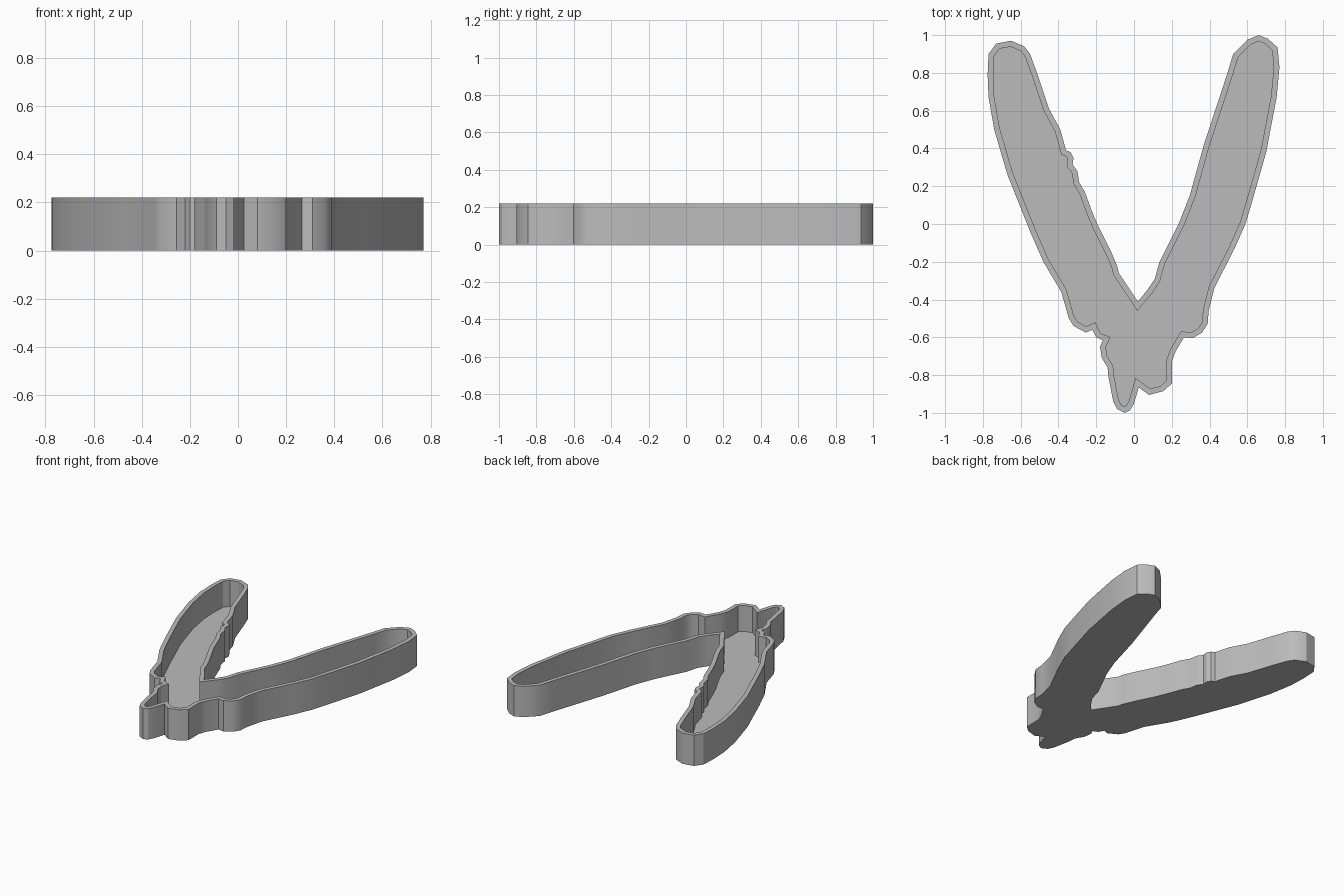
import bpy
import bmesh
import math

cube = bpy.data.objects.get("Cube")
if cube:
    bpy.data.objects.remove(cube, do_unlink=True)

HEIGHT = 0.22
FLOOR = 0.035
WALL = 0.03

# Outline stretches in hundredths of a unit, running around the tray
left_arm = [
    (2, -41), (-8, -26), (-9, -22), (-12, -15), (-19, -1), (-22, 6),
    (-26, 17), (-29, 22), (-30, 28), (-32.5, 31.5), (-32, 35),
    (-33.5, 38), (-36, 39), (-39, 50), (-45, 61), (-51, 79), (-55, 90),
    (-58, 94), (-65, 97), (-73, 95.5), (-77, 90), (-77.5, 79),
    (-77, 67), (-74, 50), (-67, 26), (-55, -4), (-48, -20),
    (-38.5, -36), (-34.5, -50), (-32, -54), (-25.5, -57.5),
]
tail = [
    (-22, -56), (-20, -60), (-16.5, -61.5), (-18, -65), (-17, -71),
    (-14, -76), (-13.5, -81), (-11, -94), (-9, -98), (-5, -100),
    (-2, -98.5), (0, -95), (2.5, -86.5), (4.5, -88), (8, -90.5),
    (15.5, -88.5), (20, -84.5), (20, -73), (22, -67.5),
]
right_arm = [
    (26.5, -60), (31, -60.5), (36, -57.5), (39, -53), (39.5, -46),
    (42.5, -34), (53, -13.5), (59, 0), (62, 10), (70, 38), (75.5, 67),
    (77, 83), (76, 93.5), (71, 98), (66, 100), (60, 97.5), (52.5, 90),
    (49.5, 80), (37, 42), (29.5, 15), (24, 1), (13.5, -20), (11, -29),
    (7, -35),
]


def make_material(name, value):
    """Plain flat material."""
    mat = bpy.data.materials.new(name)
    mat.use_nodes = True
    colour = (value, value, value, 1.0)
    mat.diffuse_color = colour
    mat.node_tree.nodes["Principled BSDF"].inputs["Base Color"].default_value = colour
    return mat


def extrude_cap(bm, face, dz):
    """Extrude one flat cap vertically and return the moved cap."""
    result = bmesh.ops.extrude_discrete_faces(bm, faces=[face])
    cap = result["faces"][0]
    bmesh.ops.translate(bm, verts=list(cap.verts), vec=(0, 0, dz))
    return cap


def build_tray(name, outline, material):
    """Solid outline with a rim inset from the top and a sunken pocket."""
    bm = bmesh.new()
    base = bm.faces.new([bm.verts.new((x / 100, y / 100, 0)) for x, y in outline])
    base.normal_update()
    if base.normal.z < 0:
        base.normal_flip()

    # Outer body, keeping a copy of the base as the underside
    underside = bmesh.ops.duplicate(bm, geom=[base])["geom"]
    bmesh.ops.reverse_faces(bm, faces=[f for f in underside if isinstance(f, bmesh.types.BMFace)])
    top = extrude_cap(bm, base, HEIGHT)

    # Rim and pocket
    bmesh.ops.inset_region(bm, faces=[top], thickness=WALL, use_even_offset=True)
    extrude_cap(bm, top, FLOOR - HEIGHT)

    bmesh.ops.remove_doubles(bm, verts=bm.verts, dist=0.0001)
    bmesh.ops.recalc_face_normals(bm, faces=bm.faces)
    mesh = bpy.data.meshes.new(name)
    bm.to_mesh(mesh)
    bm.free()
    mesh.materials.append(material)
    obj = bpy.data.objects.new(name, mesh)
    bpy.context.collection.objects.link(obj)
    return obj


grey = make_material("plain grey", 0.5)
tray = build_tray("forked_tray", left_arm + tail + right_arm, grey)

# Soft curved walls with crisp rim edges
bpy.ops.object.select_all(action="DESELECT")
tray.select_set(True)
bpy.context.view_layer.objects.active = tray
bpy.ops.object.shade_smooth_by_angle(angle=math.radians(30))
